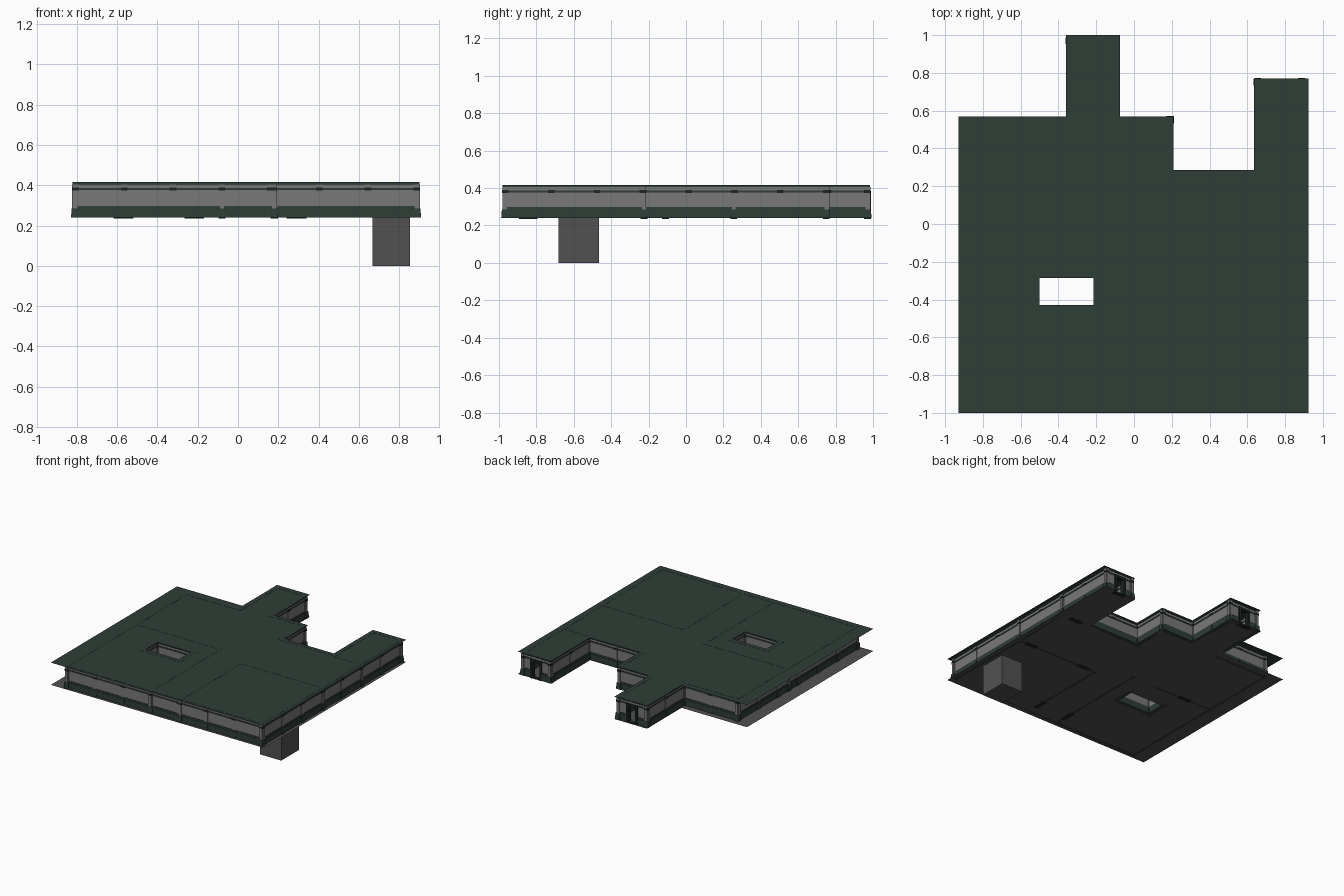
import bpy, bmesh, math
from mathutils import Matrix, Vector

if "Cube" in bpy.data.objects:
    bpy.data.objects.remove(bpy.data.objects["Cube"])

Z0, Z1 = 0.24, 0.415   # floor and roof heights


def material(name, col):
    m = bpy.data.materials.new(name)
    m.diffuse_color = (*col, 1)
    m.use_nodes = True
    m.node_tree.nodes["Principled BSDF"].inputs["Base Color"].default_value = m.diffuse_color
    return m


GREEN = material("dark green", (0.028, 0.047, 0.037))
GREY = material("wall grey", (0.19, 0.19, 0.19))
DARK = material("floor grey", (0.085, 0.083, 0.083))
BLACK = material("door black", (0.012, 0.018, 0.015))

PART_MATS = {"wall_skirting": GREEN, "wall_panels": GREY, "wall_trim": GREEN,
             "pilasters": GREY, "pilaster_feet": GREEN, "pilaster_caps": BLACK,
             "door_frames": BLACK}
parts = {n: bmesh.new() for n in PART_MATS}


def finish(name, bm, mat):
    me = bpy.data.meshes.new(name)
    bm.to_mesh(me)
    bm.free()
    me.materials.append(mat)
    ob = bpy.data.objects.new(name, me)
    bpy.context.collection.objects.link(ob)


def plate(name, loops, z, mat):
    """Flat sheet with an outline loop and hole loops."""
    bm = bmesh.new()
    for loop in loops:
        vs = [bm.verts.new((x, y, z)) for x, y in loop]
        for i, v in enumerate(vs):
            bm.edges.new((v, vs[i - 1]))
    bmesh.ops.triangle_fill(bm, use_beauty=True, use_dissolve=False,
                            edges=bm.edges[:], normal=(0, 0, 1))
    finish(name, bm, mat)


def rect(x0, x1, y0, y1):
    return [(x0, y0), (x1, y0), (x1, y1), (x0, y1)]


def wall(a, b, door=False):
    """Wall with skirting, panels, trim and evenly spaced pilasters."""
    a, b = Vector((*a, 0)), Vector((*b, 0))
    d = b - a
    L = d.length
    frame = Matrix.Translation(a) @ Matrix.Rotation(math.atan2(d.y, d.x), 4, 'Z')

    def box(part, s0, s1, thick, z0, z1, taper=1.0):
        m = frame @ Matrix.Translation(((s0 + s1) / 2, 0, (z0 + z1) / 2)) \
            @ Matrix.Diagonal((s1 - s0, thick, z1 - z0, 1))
        vs = bmesh.ops.create_cube(parts[part], size=1)["verts"]
        for v in vs:
            if v.co.z > 0:
                v.co.x *= taper
                v.co.y *= taper
            v.co = m @ v.co

    spans = [(0, L)]
    if door:
        c, h = L / 2, 0.04
        spans = [(0, c - h), (c + h, L)]
        for s in (-1, 1):
            box("door_frames", c + s * h - 0.009, c + s * h + 0.009, 0.036, Z0 - 0.005, 0.385)
        box("door_frames", c - h, c + h, 0.034, 0.365, 0.385)
        box("door_frames", c - 0.033, c + 0.033, 0.03, Z0 - 0.005, Z0 + 0.004)
        box("wall_panels", c - h, c + h, 0.016, 0.385, 0.405)
    for s0, s1 in spans:
        box("wall_skirting", s0, s1, 0.026, Z0, 0.285)
        box("wall_skirting", s0, s1, 0.022, 0.285, 0.298)
        box("wall_panels", s0, s1, 0.014, 0.298, 0.405)
        box("wall_trim", s0, s1, 0.022, 0.376, 0.387)
    box("wall_trim", -0.01, L + 0.01, 0.03, 0.405, Z1 + 0.001)
    n = max(1, round(L / 0.241))
    for i in range(n + 1):
        s = L * i / n
        if door and abs(s - L / 2) < 0.06:
            continue
        box("pilaster_feet", s - 0.022, s + 0.022, 0.036, Z0, 0.286, 0.84)
        box("pilasters", s - 0.016, s + 0.016, 0.02, 0.286, 0.405)
        box("pilaster_caps", s - 0.017, s + 0.017, 0.026, 0.374, 0.389)


# roof and floor sheets
outline = [(-0.93, -1), (0.925, -1), (0.925, 0.77), (0.635, 0.77), (0.635, 0.285),
           (0.21, 0.285), (0.21, 0.57), (-0.075, 0.57), (-0.075, 1), (-0.36, 1),
           (-0.36, 0.57), (-0.93, 0.57)]
hole = rect(-0.5, -0.215, -0.43, -0.285)
pit = rect(0.668, 0.855, -0.683, -0.465)
plate("roof", [outline, hole], Z1, GREEN)
plate("floor", [outline, hole, pit], Z0, DARK)

# sunken pit below the floor
bm = bmesh.new()
low = bm.faces.new([bm.verts.new((x, y, 0)) for x, y in pit])
top = [bm.verts.new((x, y, Z0)) for x, y in pit]
for i in range(4):
    bm.faces.new((low.verts[i - 1], low.verts[i], top[i], top[i - 1]))
bmesh.ops.recalc_face_normals(bm, faces=bm.faces[:])
finish("floor_pit", bm, DARK)

# outer walls, set just inside the roof edge (deeper on the left)
ring = [(-0.807, -0.966), (0.887, -0.966), (0.887, 0.75), (0.655, 0.75), (0.655, 0.265),
        (0.19, 0.265), (0.19, 0.55), (-0.095, 0.55), (-0.095, 0.97), (-0.34, 0.97),
        (-0.34, 0.51), (-0.807, 0.51)]
for i, p in enumerate(ring):
    wall(p, ring[(i + 1) % len(ring)], door=i in (2, 8))

# walls around the light well
well = rect(-0.52, -0.195, -0.45, -0.265)
for i, p in enumerate(well):
    wall(p, well[(i + 1) % 4])

# interior partitions, most with a doorway
for a, b, door in [((0.19, -0.225), (0.39, -0.225), True),
                   ((0.39, -0.225), (0.68, -0.225), False),
                   ((0.68, -0.225), (0.887, -0.225), True),
                   ((0.655, 0.255), (0.887, 0.255), True),
                   ((0.18, -0.966), (0.18, -0.72), True),
                   ((0.18, -0.72), (0.18, -0.225), False),
                   ((-0.08, -0.966), (-0.08, -0.72), True),
                   ((-0.08, -0.72), (-0.08, -0.11), False),
                   ((-0.807, -0.11), (-0.33, -0.11), True),
                   ((-0.33, -0.11), (-0.08, -0.11), False)]:
    wall(a, b, door)

for name, bm in parts.items():
    finish(name, bm, PART_MATS[name])
